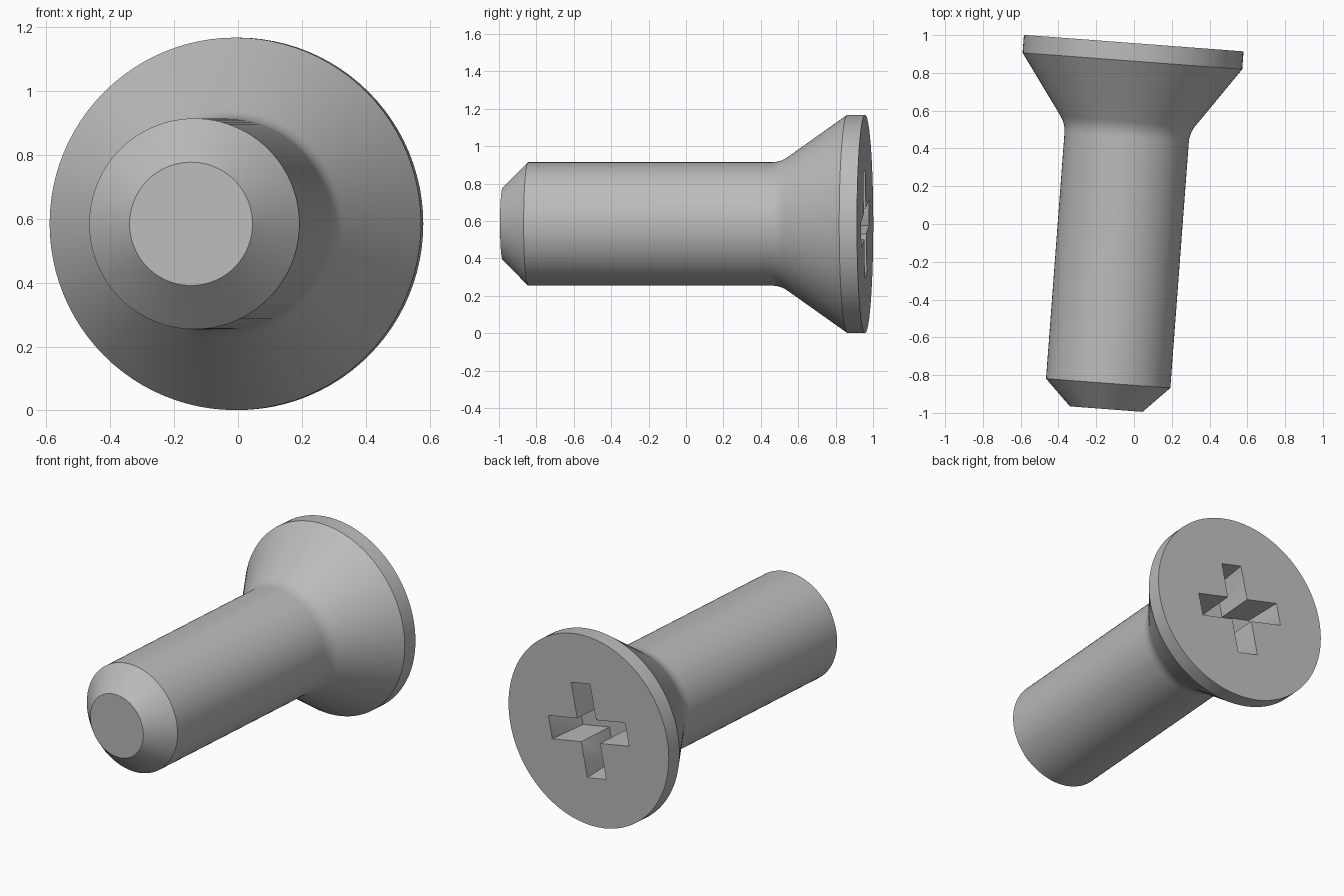
import bpy, bmesh, math
from mathutils import Matrix, Vector

cube = bpy.data.objects.get("Cube")
if cube:
    bpy.data.objects.remove(cube, do_unlink=True)

# Placement: local z runs from the tip to the head, tilted a little about world z
TILT = math.radians(4.3)
CENTRE_Z = 0.584
TIP = Vector((-0.147, -0.98, CENTRE_Z))
side = Vector((math.cos(TILT), -math.sin(TILT), 0))
axis = Vector((math.sin(TILT), math.cos(TILT), 0))
down = Vector((0, 0, -1))
PLACE = Matrix.Translation(TIP) @ Matrix((side, down, axis)).transposed().to_4x4()

LENGTH = 1.943
HEAD_R, SHANK_R, TIP_R = 0.583, 0.33, 0.193
RIM, CHAMFER, NECK = 0.095, 0.137, 1.49
SEGMENTS = 96

steel = bpy.data.materials.new("steel_grey")
steel.use_nodes = True
GREY = (0.5, 0.5, 0.5, 1)
steel.diffuse_color = GREY
steel.node_tree.nodes["Principled BSDF"].inputs["Base Color"].default_value = GREY


def make_object(name, bm):
    bmesh.ops.recalc_face_normals(bm, faces=bm.faces)
    mesh = bpy.data.meshes.new(name)
    bm.to_mesh(mesh)
    bm.free()
    mesh.transform(PLACE)
    mesh.materials.append(steel)
    obj = bpy.data.objects.new(name, mesh)
    bpy.context.collection.objects.link(obj)
    return obj


def loft(rings):
    """Join closed rings of points in order and cap both ends."""
    bm = bmesh.new()
    loops = [[bm.verts.new(p) for p in ring] for ring in rings]
    for low, high in zip(loops, loops[1:]):
        for i in range(len(low)):
            j = (i + 1) % len(low)
            bm.faces.new((low[i], low[j], high[j], high[i]))
    bm.faces.new(loops[0][::-1])
    bm.faces.new(loops[-1])
    return bm


def circle(r, z):
    step = math.tau / SEGMENTS
    return [(r * math.cos(i * step), r * math.sin(i * step), z) for i in range(SEGMENTS)]


# Screw body: tip, chamfer, shank, rounded neck, countersunk cone and rim
rim_z = LENGTH - RIM
slope = (HEAD_R - SHANK_R) / (rim_z - NECK)
start, mid = Vector((SHANK_R, NECK - 0.05)), Vector((SHANK_R, NECK))
end = Vector((SHANK_R + 0.04 * slope, NECK + 0.04))
fillet = [start.lerp(mid, t / 6).lerp(mid.lerp(end, t / 6), t / 6) for t in range(7)]
profile = [(TIP_R, 0), (SHANK_R, CHAMFER), *fillet, (HEAD_R, rim_z), (HEAD_R, LENGTH)]
screw = make_object("countersunk_screw", loft([circle(r, z) for r, z in profile]))


# Cross-shaped drive recess, turned slightly about the axis
def cross(arm, half, z):
    turn = Matrix.Rotation(math.radians(12), 3, "Z")
    corners = [(half, half), (half, arm), (-half, arm)]
    return [turn @ Matrix.Rotation(q * math.pi / 2, 3, "Z") @ Vector((x, y, z))
            for q in range(4) for x, y in corners]


cutter = make_object("recess_cutter", loft([
    cross(0.265, 0.069, LENGTH - 0.25),
    cross(0.285, 0.07, LENGTH),
    cross(0.285, 0.07, LENGTH + 0.1)]))
cutter.hide_render = True

cut = screw.modifiers.new("drive_recess", "BOOLEAN")
cut.operation = "DIFFERENCE"
cut.solver = "EXACT"
cut.object = cutter

bpy.ops.object.select_all(action="DESELECT")
screw.select_set(True)
bpy.context.view_layer.objects.active = screw
bpy.ops.object.modifier_apply(modifier=cut.name)
bpy.data.objects.remove(cutter, do_unlink=True)
bpy.ops.object.shade_smooth_by_angle(angle=math.radians(25))
